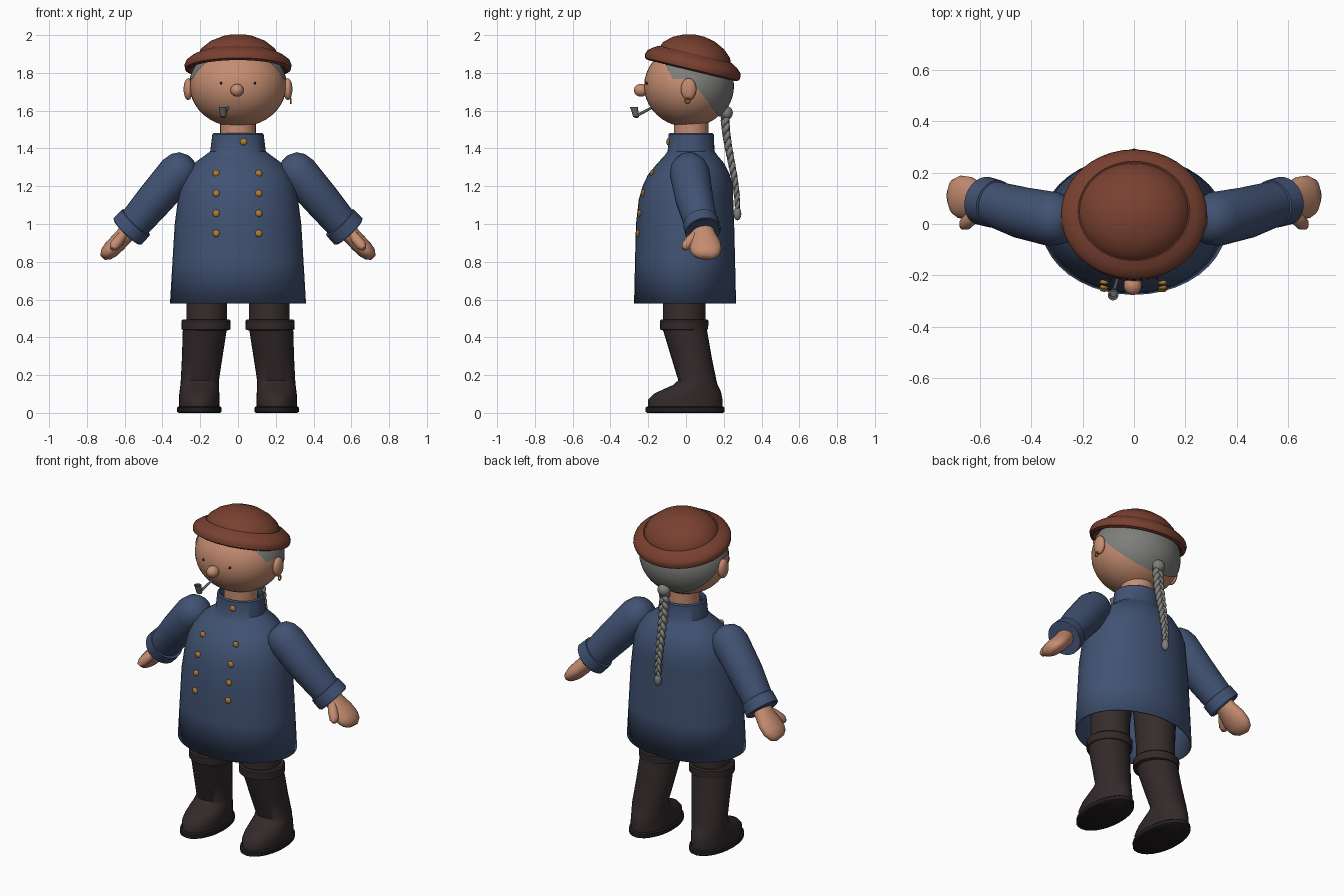
import bpy, bmesh, math
from mathutils import Vector, Matrix

cube = bpy.data.objects.get("Cube")
if cube:
    bpy.data.objects.remove(cube)


def material(name, *rgb):
    m = bpy.data.materials.new(name)
    m.use_nodes = True
    m.diffuse_color = (*rgb, 1)
    node = next(n for n in m.node_tree.nodes if n.type == 'BSDF_PRINCIPLED')
    node.inputs["Base Color"].default_value = (*rgb, 1)
    node.inputs["Roughness"].default_value = 0.8
    return m


coat_blue = material("coat blue", .052, .084, .17)
cap_red = material("cap red brown", .19, .052, .03)
skin = material("skin", .56, .265, .165)
hair_grey = material("hair grey", .21, .21, .2)
brass = material("brass", .42, .2, .035)
boot_dark = material("boot dark", .032, .022, .023)
trouser_dark = material("trouser dark", .036, .026, .025)
sole_black = material("sole black", .016, .012, .013)
pipe_grey = material("pipe grey", .13, .13, .13)


def finish(bm, name, mat, angle=40):
    """Turn a bmesh into a smooth shaded object with sharp creases."""
    bmesh.ops.recalc_face_normals(bm, faces=bm.faces)
    mesh = bpy.data.meshes.new(name)
    bm.to_mesh(mesh)
    bm.free()
    mesh.materials.append(mat)
    for p in mesh.polygons:
        p.use_smooth = True
    mesh.set_sharp_from_angle(angle=math.radians(angle))
    obj = bpy.data.objects.new(name, mesh)
    bpy.context.collection.objects.link(obj)
    return obj


def loft(name, sections, mat, along=False, sides=28, caps=True, side=1, angle=40):
    """Skin ellipses (x, y, z, rx, ry); flat ones, or square to their path."""
    bm = bmesh.new()
    centres = [Vector((s[0] * side, s[1], s[2])) for s in sections]
    rings = []
    for i, (c, s) in enumerate(zip(centres, sections)):
        u, v = Vector((1, 0, 0)), Vector((0, 1, 0))
        if along:
            t = (centres[min(i + 1, len(centres) - 1)] - centres[max(i - 1, 0)]).normalized()
            v = (v - t * v.dot(t)).normalized()
            u = v.cross(t)
        turn = [2 * math.pi * k / sides for k in range(sides)]
        rings.append([bm.verts.new(c + u * s[3] * math.cos(a) + v * s[4] * math.sin(a)) for a in turn])
    for low, high in zip(rings, rings[1:]):
        for k in range(sides):
            n = (k + 1) % sides
            bm.faces.new((low[k], low[n], high[n], high[k]))
    if caps:
        bm.faces.new(rings[0])
        bm.faces.new(rings[-1])
    return finish(bm, name, mat, angle)


def ball_mesh(centre, radii, detail=24):
    bm = bmesh.new()
    place = Matrix.Translation(centre) @ Matrix.Diagonal((*radii, 1))
    bmesh.ops.create_uvsphere(bm, u_segments=detail, v_segments=detail // 2, radius=1, matrix=place)
    return bm


def ball(name, centre, radii, mat, detail=24):
    return finish(ball_mesh(centre, radii, detail), name, mat)


# Coat: one shell from hem to collar
coat_rings = [
    (0, -.005, .58, .36, .27), (0, -.005, .8, .347, .265), (0, -.005, 1, .335, .26),
    (0, 0, 1.13, .318, .25), (0, .01, 1.2, .305, .24), (0, .015, 1.26, .28, .217),
    (0, .025, 1.32, .235, .178), (0, .027, 1.36, .18, .142), (0, .027, 1.385, .147, .124),
    (0, .027, 1.475, .136, .12), (0, .027, 1.482, .127, .112), (0, .027, 1.44, .11, .1)]
coat = loft("coat", coat_rings, coat_blue, sides=40, caps=False)
shell = coat.modifiers.new("cloth", 'SOLIDIFY')
shell.thickness = .008
shell.offset = -1


def coat_front(x, z):
    """The y of the front of the coat at a given x and height."""
    for a, b in zip(coat_rings, coat_rings[1:]):
        if a[2] <= z <= b[2]:
            f = (z - a[2]) / (b[2] - a[2])
            cy, rx, ry = (a[i] + f * (b[i] - a[i]) for i in (1, 3, 4))
            return cy - ry * math.sqrt(1 - (x / rx) ** 2)


# Brass buttons in two rows, one on the collar
spots = [(x, .95 + .106 * row) for row in range(4) for x in (-.115, .11)] + [(.03, 1.435)]
for x, z in spots:
    ball("button", (x, coat_front(x, z) - .002, z), (.019, .011, .019), brass, 12)

# Arms, hands, legs and boots on both sides
for side, word in ((1, "left"), (-1, "right")):
    loft(word + "_sleeve", [
        (.25, .005, 1.345, .03, .03), (.262, .008, 1.333, .068, .068), (.285, .012, 1.308, .093, .093),
        (.32, .02, 1.27, .104, .106), (.44, .045, 1.13, .098, .1), (.55, .08, 1, .088, .088)],
        coat_blue, True, side=side)
    loft(word + "_sleeve_cuff", [
        (.536, .077, 1.012, .085, .08), (.54, .078, 1.008, .1, .094), (.584, .09, .962, .102, .095),
        (.588, .091, .957, .094, .088), (.565, .085, .982, .07, .07)],
        coat_blue, True, side=side)
    loft(word + "_hand", [
        (.56, .085, .985, .052, .055), (.6, .093, .94, .047, .064), (.64, .101, .897, .047, .082),
        (.675, .105, .862, .045, .083), (.7, .105, .838, .036, .068), (.715, .103, .823, .018, .036)],
        skin, True, side=side, angle=60)
    loft(word + "_thumb", [
        (.6, .06, .955, .022, .022), (.63, .025, .915, .028, .028), (.655, .0, .885, .027, .025),
        (.667, -.012, .87, .013, .012)],
        skin, True, sides=16, side=side, angle=60)
    loft(word + "_trouser_leg", [
        (.15, .0, .86, .125, .125), (.165, -.01, .6, .108, .112), (.165, -.01, .47, .108, .112)],
        trouser_dark, side=side)
    loft(word + "_boot_band", [
        (.17, -.01, .437, .115, .113), (.17, -.01, .442, .129, .127), (.17, -.01, .487, .13, .129),
        (.17, -.01, .495, .122, .122)],
        boot_dark, side=side)
    loft(word + "_boot", [
        (.205, -.004, .03, .106, .197), (.205, -.004, .07, .108, .197), (.205, .008, .1, .106, .18),
        (.204, .03, .125, .104, .15), (.203, .05, .148, .102, .118), (.202, .06, .172, .101, .101),
        (.19, .03, .29, .107, .107), (.175, -.008, .45, .117, .117)],
        boot_dark, side=side, angle=50)
    loft(word + "_sole", [
        (.205, -.005, 0, .11, .2), (.205, -.005, .006, .117, .209), (.205, -.005, .028, .117, .209),
        (.205, -.005, .034, .11, .2)],
        sole_black, side=side)
    ball(word + "_ear", (.264 * side, .014, 1.714), (.024, .041, .058), skin)
    ball(word + "_eye", (.09 * side, -.208, 1.746), (.006, .008, .007), sole_black, 12)

# Neck, head and nose
loft("neck", [(0, .028, 1.4, .094, .092), (0, .028, 1.58, .094, .092)], skin)
head_centre = (0, .013, 1.73)
ball("head", head_centre, (.255, .235, .217), skin, 40)
ball("nose", (-.005, -.238, 1.708), (.035, .038, .034), skin)

# Hair: a thin cap cut along the nape, the temples and the sideburns
bm = ball_mesh(head_centre, (.26, .241, .222), 48)
nape = (Vector((0, .02, 1.77)), Vector((0, .79, .61)))
burn_base = (Vector((0, 0, 1.767)), Vector((0, 0, 1)))
burn_front = (Vector((0, -.07, 1.767)), Vector((0, .9, .43)))
for point, normal in (nape, burn_base, burn_front):
    bmesh.ops.bisect_plane(bm, geom=bm.verts[:] + bm.edges[:] + bm.faces[:],
                           plane_co=point, plane_no=normal)


def beyond(point, plane):
    return (point - plane[0]).dot(plane[1]) > 0


bare = []
for face in bm.faces:
    mid = face.calc_center_median()
    if not (beyond(mid, nape) or (beyond(mid, burn_base) and beyond(mid, burn_front))):
        bare.append(face)
bmesh.ops.delete(bm, geom=bare, context='FACES')
finish(bm, "hair", hair_grey)

# Braid: bun, three woven strands and a tuft
ball("braid_bun", (0, .215, 1.588), (.038, .033, .036), hair_grey)
for k in range(3):
    strand = []
    for i in range(73):
        t = i / 72
        phase = 2 * math.pi * (k / 3 + 4 * t)
        slim = 1 - .4 * t
        y = .207 + .065 * t * t * (3 - 2 * t) + .009 * slim * math.sin(2 * phase)
        strand.append((.019 * slim * math.sin(phase), y, 1.575 - .49 * t, .016 * slim, .016 * slim))
    loft("braid_strand", strand, hair_grey, True, sides=8, angle=60)
ball("braid_tuft", (0, .272, 1.055), (.021, .021, .036), hair_grey, 16)

# Cap: rolled brim and dome, tipped back
brim = [(.02, .8), (0, .92), (.008, .985), (.03, 1), (.05, .97), (.072, .87), (.088, .765),
        (.084, .745), (.112, .7), (.15, .54), (.178, .32), (.19, .1)]
cap = loft("cap", [(0, 0, h, .284 * k, .26 * k) for h, k in brim], cap_red, sides=40, angle=35)
cap.location = (0, .03, 1.812)
cap.rotation_euler.x = math.radians(-13.5)

# Tobacco pipe: hollow bowl and stem
loft("pipe_bowl", [
    (-.078, -.262, 1.562, .008, .008), (-.078, -.264, 1.568, .016, .016), (-.08, -.27, 1.595, .018, .018),
    (-.081, -.276, 1.62, .021, .021), (-.081, -.276, 1.62, .014, .014), (-.08, -.27, 1.6, .012, .012)],
    pipe_grey, sides=16)
loft("pipe_stem", [(-.077, -.258, 1.575, .008, .008), (-.045, -.15, 1.632, .006, .006)],
     pipe_grey, True, sides=10)

# Single earring, a small hoop
hoop = []
for i in range(17):
    a = 2 * math.pi * i / 16
    hoop.append((Vector((.279, .008 + .012 * math.cos(a), 1.652 + .014 * math.sin(a)))))
bm = bmesh.new()
tube = []
for c in hoop[:-1]:
    out = (c - Vector((.279, .008, 1.652))).normalized()
    tube.append([bm.verts.new(c + .004 * (out * math.cos(b) + Vector((math.sin(b), 0, 0))))
                 for b in (math.pi * q / 3 for q in range(6))])
for i, ring in enumerate(tube):
    after = tube[(i + 1) % len(tube)]
    for q in range(6):
        bm.faces.new((ring[q], ring[(q + 1) % 6], after[(q + 1) % 6], after[q]))
finish(bm, "earring", brass, 70)
